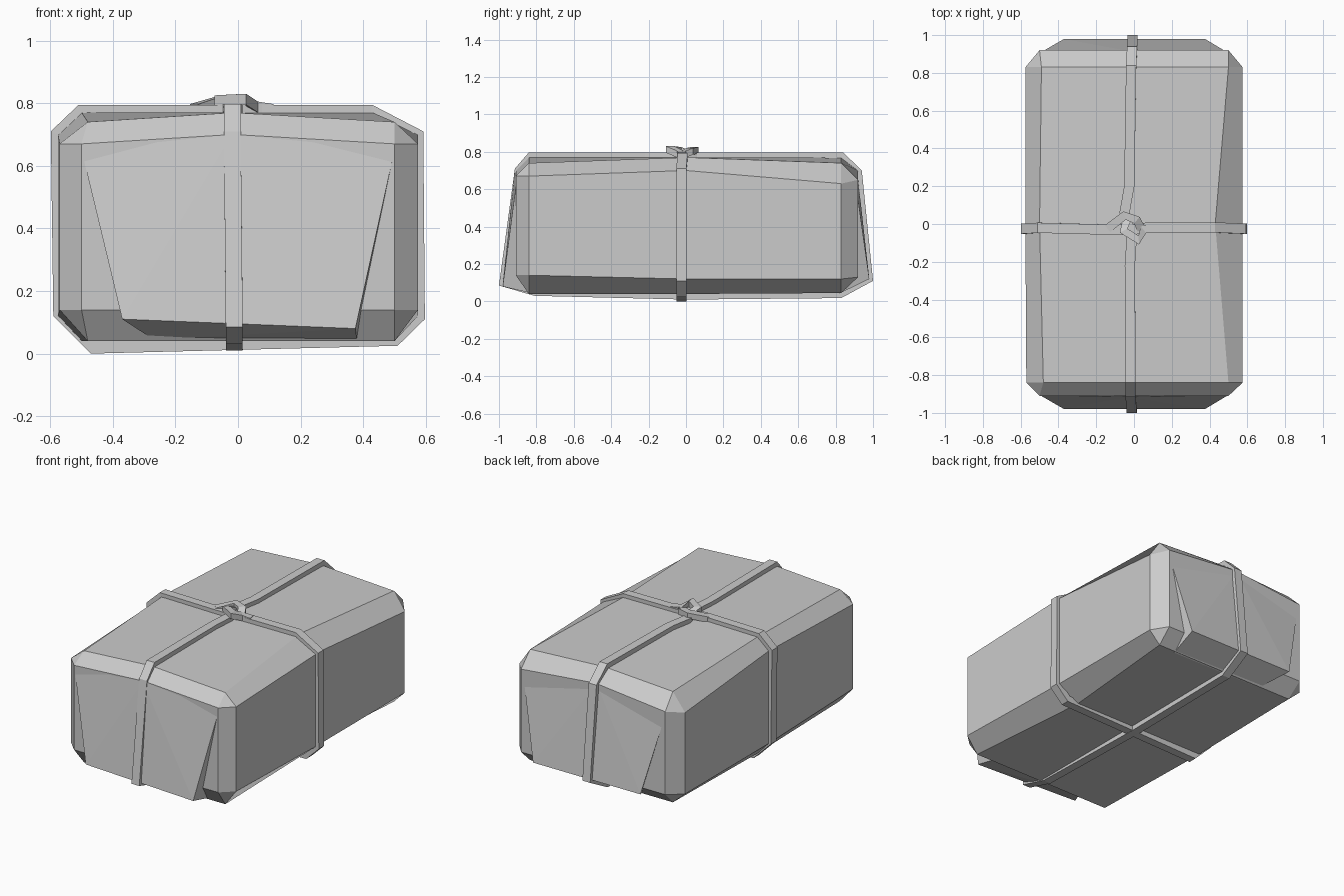
import bpy, bmesh
from mathutils import Vector

if "Cube" in bpy.data.objects:
    bpy.data.objects.remove(bpy.data.objects["Cube"])


def finish(name, bm):
    bmesh.ops.remove_doubles(bm, verts=bm.verts, dist=0.0005)
    bmesh.ops.recalc_face_normals(bm, faces=bm.faces)
    me = bpy.data.meshes.new(name)
    bm.to_mesh(me)
    bm.free()
    ob = bpy.data.objects.new(name, me)
    bpy.context.collection.objects.link(ob)
    return ob


def loft(name, rings, closed=False):
    """Skin matching rings of points; cap the ends unless it loops."""
    bm = bmesh.new()
    vr = [[bm.verts.new(p) for p in r] for r in rings]
    n = len(vr[0])
    for i in range(len(vr) if closed else len(vr) - 1):
        a, b = vr[i], vr[(i + 1) % len(vr)]
        for j in range(n):
            k = (j + 1) % n
            bm.faces.new((a[j], a[k], b[k], b[j]))
    if not closed:
        bm.faces.new(vr[0])
        bm.faces.new(vr[-1])
    return finish(name, bm)


def string_loop(name, pts, axis, width=0.054, thick=0.04):
    """Closed band; pts run along its outer face, axis is its width."""
    pts = [Vector(p) for p in pts]
    ax, c, rings = Vector(axis), Vector((0, 0, 0.4)), []
    for i, p in enumerate(pts):
        d1 = p - pts[i - 1]
        d2 = pts[(i + 1) % len(pts)] - p
        n1, n2 = d1.cross(ax).normalized(), d2.cross(ax).normalized()
        n = (n1 + n2).normalized()
        n *= thick / max(n.dot(n1), 0.5)
        if n.dot(p - c) < 0:
            n = -n
        w = ax * width / 2
        rings.append([p - w, p + w, p + w - n, p - w - n])
    return loft(name, rings, True)


def knot_strand(name, pts, width=0.046, thick=0.035):
    """Short open strip lying flat; pts run along its top."""
    pts = [Vector(p) for p in pts]
    up, rings = Vector((0, 0, thick)), []
    for i, p in enumerate(pts):
        t = pts[min(i + 1, len(pts) - 1)] - pts[max(i - 1, 0)]
        w = up.cross(t).normalized() * width / 2
        rings.append([p - w, p + w, p + w - up, p - w - up])
    return loft(name, rings)


# Parcel body: chamfered sections from front to back
# y, outer left/right, inner left/right, z bottom/low/high/top/top middle
sections = [
    (-0.91, -0.50, 0.50, -0.50, 0.50, 0.14, 0.14, 0.67, 0.67, 0.70),
    (-0.84, -0.57, 0.575, -0.48, 0.50, 0.04, 0.14, 0.67, 0.74, 0.77),
    (0.0, -0.575, 0.575, -0.50, 0.43, 0.04, 0.12, 0.70, 0.77, 0.77),
    (0.83, -0.575, 0.575, -0.49, 0.50, 0.045, 0.12, 0.63, 0.74, 0.768),
    (0.92, -0.50, 0.50, -0.50, 0.50, 0.13, 0.13, 0.65, 0.65, 0.70),
]
loft("parcel_body", [
    [(il, y, zb), (ir, y, zb), (xr, y, zl), (xr, y, zh), (ir, y, zt),
     (-0.015, y, zm), (il, y, zt), (xl, y, zh), (xl, y, zl)]
    for y, xl, xr, il, ir, zb, zl, zh, zt, zm in sections])

# Folded paper flaps: wedges that stand out towards the bottom of each end
for name, s, zb in (("front_flap", -1, (0.11, 0.08)), ("back_flap", 1, (0.12, 0.12))):
    bm = bmesh.new()
    for p in [(-0.5, 0.905, 0.65), (0.5, 0.905, 0.65),
              (-0.02, 0.915, 0.70), (-0.37, 0.98, zb[0]), (0.375, 0.98, zb[1]),
              (-0.27, 0.82, 0.045), (0.38, 0.82, 0.042),
              (-0.3, 0.82, 0.3), (0.3, 0.82, 0.3)]:
        bm.verts.new((p[0], s * p[1], p[2]))
    bmesh.ops.convex_hull(bm, input=bm.verts)
    bmesh.ops.dissolve_limit(bm, angle_limit=0.03, verts=bm.verts, edges=bm.edges)
    finish(name, bm)

# String running along the length
string_loop("long_string", [
    (-0.018, -0.84, 0.797), (-0.018, -0.915, 0.71), (-0.012, -1.0, 0.085),
    (-0.012, -0.81, 0.03), (-0.012, 0, 0.01), (-0.01, 0.83, 0.018),
    (-0.008, 1.0, 0.11), (-0.01, 0.94, 0.70), (-0.015, 0.84, 0.797),
    (-0.025, 0.2, 0.795), (-0.05, 0.06, 0.795), (-0.012, -0.07, 0.795),
    (-0.022, -0.22, 0.795)], (1, 0, 0))

# String running across the width
string_loop("cross_string", [
    (-0.51, -0.02, 0.794), (-0.598, -0.025, 0.71), (-0.59, -0.025, 0.12),
    (-0.47, -0.025, 0.0), (0.51, -0.025, 0.025), (0.597, -0.025, 0.11),
    (0.592, -0.025, 0.71), (0.43, -0.018, 0.794), (0.06, -0.02, 0.794),
    (0.0, -0.03, 0.794), (-0.13, -0.03, 0.794)], (0, 1, 0))

# Knot where the strings meet
knot_strand("knot_strand_left", [
    (-0.14, -0.025, 0.797), (-0.05, 0.045, 0.825), (0.015, 0.02, 0.82),
    (0.04, -0.03, 0.797)])
knot_strand("knot_strand_right", [
    (0.11, -0.02, 0.797), (0.05, -0.03, 0.805), (0.025, -0.085, 0.83),
    (-0.055, -0.035, 0.825), (-0.035, 0.03, 0.80)])
